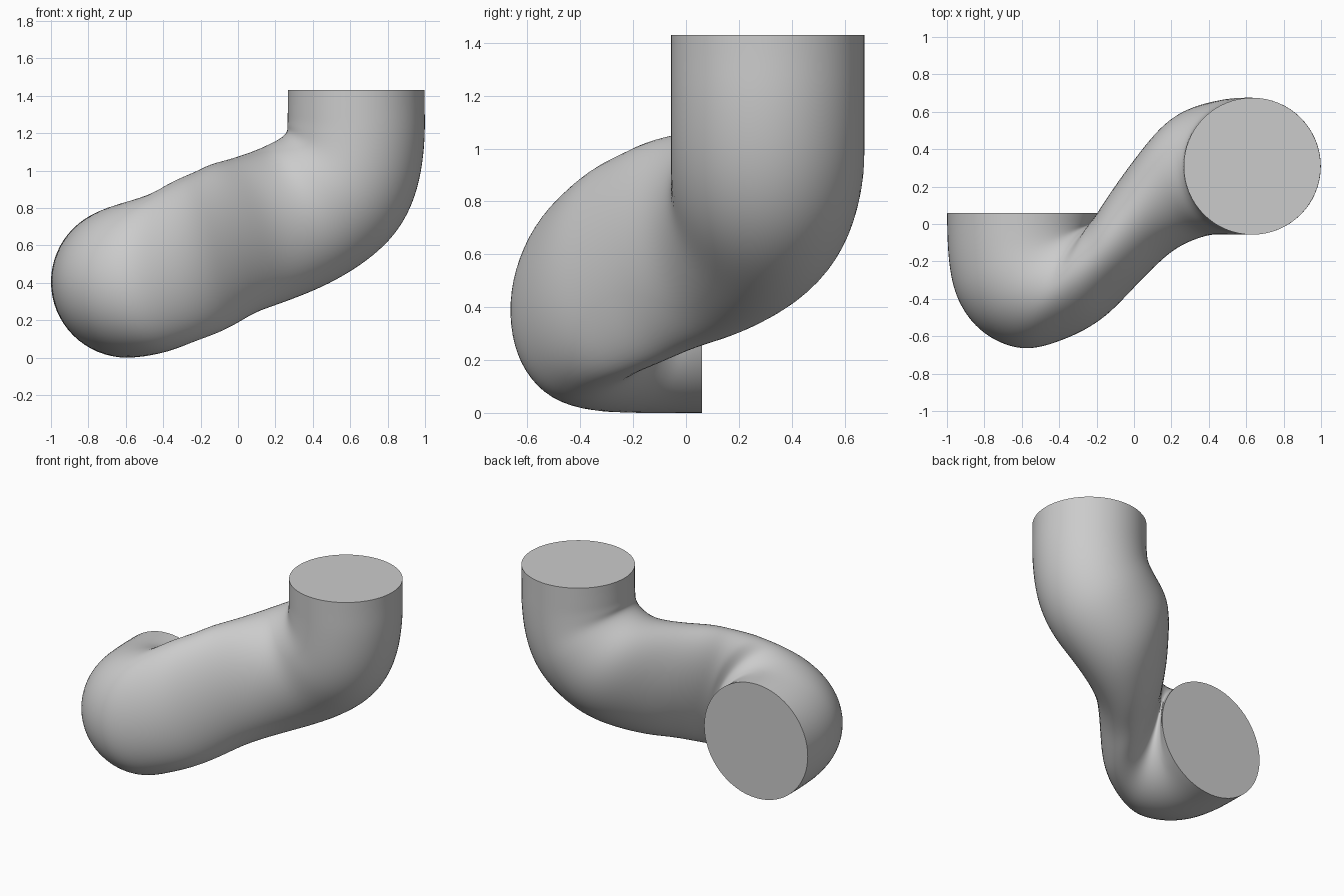
import bpy, bmesh, math
from mathutils import Vector

if "Cube" in bpy.data.objects:
    bpy.data.objects.remove(bpy.data.objects["Cube"])

SEGS, SUB = 64, 8

# Cross-section stations: outer side point, inner side point, half height, lean in degrees
stations = [
    ((.632, -.057, 1.43), (.632, .675, 1.43), .366, 90),
    ((.632, -.057, 1.32), (.632, .675, 1.32), .366, 90),
    ((.63, -.057, 1.19), (.63, .675, 1.19), .37, 80),
    ((.60, -.057, 1.02), (.60, .675, 1.02), .385, 60),
    ((.53, -.057, .885), (.48, .665, .885), .40, 45),
    ((.40, -.057, .76), (.24, .59, .77), .405, 29),
    ((.22, -.13, .69), (.02, .35, .68), .41, 20),
    ((.07, -.26, .64), (-.11, .17, .64), .415, 17),
    ((-.06, -.39, .58), (-.17, .07, .60), .42, 15),
    ((-.20, -.52, .52), (-.20, .025, .58), .425, 13),
    ((-.38, -.615, .46), (-.215, .0, .56), .427, 10),
    ((-.60, -.67, .415), (-.22, -.01, .50), .425, 7),
    ((-.81, -.58, .405), (-.22, .0, .45), .42, 4),
    ((-.94, -.41, .405), (-.215, .01, .42), .412, 2),
    ((-.99, -.20, .405), (-.20, .03, .408), .406, 0),
    ((-1.0, .06, .405), (-.185, .06, .405), .405, 0),
]


def catmull(a, b, c, d, t):
    return (b * 2 + (c - a) * t + (a * 2 - b * 5 + c * 4 - d) * t * t
            + (b * 3 - a - c * 3 + d) * t ** 3) * .5


def smooth_track(pts):
    """Smooth curve through all points."""
    p = [pts[0] * 2 - pts[1]] + pts + [pts[-1] * 2 - pts[-2]]
    out = [catmull(*p[i:i + 4], k / SUB) for i in range(len(pts) - 1) for k in range(SUB)]
    return out + [pts[-1]]


def relax(pts, rounds=10):
    """Even out small waves, keeping the ends."""
    for _ in range(rounds):
        pts = [pts[0]] + [(pts[i - 1] + pts[i] * 2 + pts[i + 1]) / 4
                          for i in range(1, len(pts) - 1)] + [pts[-1]]
    return pts


outer = relax(smooth_track([Vector(s[0]) for s in stations]))
inner = relax(smooth_track([Vector(s[1]) for s in stations]))
height = relax(smooth_track([s[2] for s in stations]))
lean = relax(smooth_track([s[3] for s in stations]))

# Loft elliptical rings along the bent path
bm = bmesh.new()
rings = []
for o, i, h, p in zip(outer, inner, height, lean):
    u = (o - i) / 2
    ahead = Vector((-u.y, u.x, 0)).normalized()
    p = math.radians(p)
    v = (Vector((0, 0, math.cos(p))) - ahead * math.sin(p)) * h
    rings.append([bm.verts.new((o + i) / 2 + u * math.cos(a) + v * math.sin(a))
                  for a in (2 * math.pi * k / SEGS for k in range(SEGS))])
for r, s in zip(rings, rings[1:]):
    for k in range(SEGS):
        j = (k + 1) % SEGS
        bm.faces.new((r[k], r[j], s[j], s[k]))

# Flat end caps
bm.faces.new(rings[0])
bm.faces.new(rings[-1])
bmesh.ops.recalc_face_normals(bm, faces=bm.faces[:])

# Rest on the ground
low = min(v.co.z for v in bm.verts)
bmesh.ops.translate(bm, verts=bm.verts[:], vec=(0, 0, -low))

mesh = bpy.data.meshes.new("bent_pipe")
bm.to_mesh(mesh)
bm.free()
grey = bpy.data.materials.new("light_grey")
grey.diffuse_color = (.6, .6, .6, 1)
grey.use_nodes = True
grey.node_tree.nodes["Principled BSDF"].inputs["Base Color"].default_value = grey.diffuse_color
mesh.materials.append(grey)
pipe = bpy.data.objects.new("bent_pipe", mesh)
bpy.context.collection.objects.link(pipe)
bpy.context.view_layer.objects.active = pipe
pipe.select_set(True)
bpy.ops.object.shade_smooth_by_angle(angle=math.radians(40))
